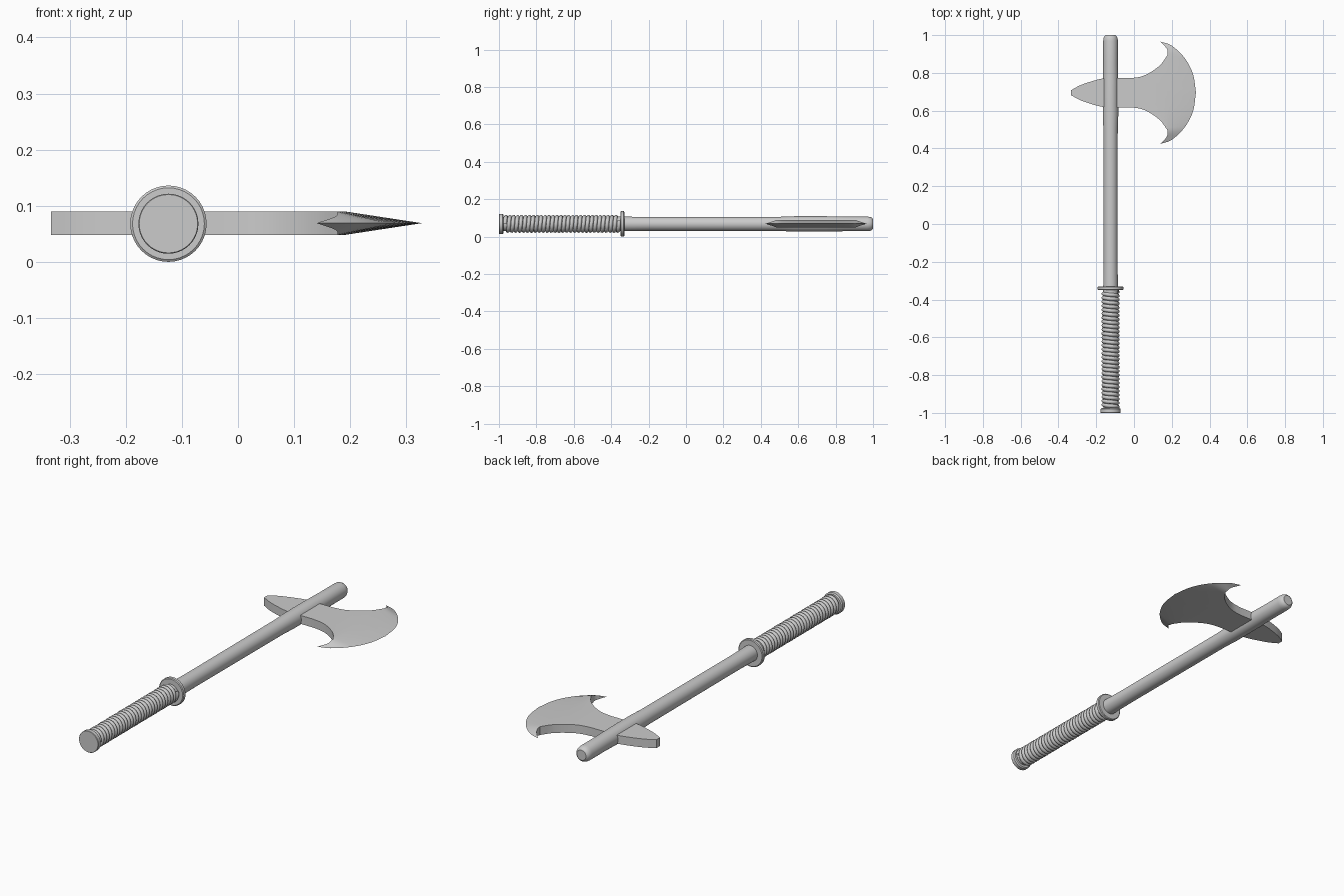
import bpy, bmesh, math
from mathutils import Vector

if "Cube" in bpy.data.objects:
    bpy.data.objects.remove(bpy.data.objects["Cube"])

CX, CZ = -0.124, 0.068      # handle axis
CY, H = 0.695, 0.021        # axe head centre line, half thickness


def finish(name, bm, angle=35):
    bmesh.ops.recalc_face_normals(bm, faces=bm.faces)
    me = bpy.data.meshes.new(name)
    bm.to_mesh(me)
    bm.free()
    ob = bpy.data.objects.new(name, me)
    bpy.context.collection.objects.link(ob)
    bpy.ops.object.select_all(action='DESELECT')
    bpy.context.view_layer.objects.active = ob
    ob.select_set(True)
    bpy.ops.object.shade_smooth_by_angle(angle=math.radians(angle))
    return ob


def lathe(name, profile, n=40):
    """Revolve (y, radius) points round the handle axis, with flat caps."""
    bm = bmesh.new()
    rings = [[bm.verts.new((CX + r * math.cos(2 * math.pi * i / n), y,
                            CZ + r * math.sin(2 * math.pi * i / n)))
              for i in range(n)] for y, r in profile]
    for a, b in zip(rings, rings[1:]):
        for i in range(n):
            j = (i + 1) % n
            bm.faces.new((a[i], a[j], b[j], b[i]))
    bm.faces.new(rings[0])
    bm.faces.new(rings[-1])
    return finish(name, bm)


def spline(pts, k=5):
    """Catmull-Rom curve through the points."""
    p = [Vector(q) for q in pts]
    p = [2 * p[0] - p[1]] + p + [2 * p[-1] - p[-2]]
    out = []
    for a, b, c, d in zip(p, p[1:], p[2:], p[3:]):
        for i in range(k):
            t = i / k
            out.append(0.5 * (2 * b + (c - a) * t + (2 * a - 5 * b + 4 * c - d) * t * t
                              + (3 * b - a - 3 * c + d) * t ** 3))
    return out + [p[-2]]


def mirrored(pts):
    return [Vector((q[0], -q[1], q[2])) for q in reversed(pts)]


# handle: shaft, collar and pommel
lathe("shaft", [(-0.99, 0.037), (-0.34, 0.039), (-0.2, 0.037), (0.5, 0.038), (0.58, 0.041),
                (0.75, 0.041), (0.85, 0.039), (0.97, 0.039), (0.985, 0.037),
                (0.995, 0.032), (1.0, 0.025)])
lathe("collar", [(-0.35, 0.064), (-0.347, 0.068), (-0.333, 0.068), (-0.33, 0.064)])
lathe("pommel", [(-1.0, 0.052), (-0.998, 0.0535), (-0.98, 0.0535), (-0.975, 0.048)])

# grip wrap: one cord wound round the handle
pitch, seg = 0.021, 28
y0, y1 = -0.968, -0.357
count = int((y1 - y0) / pitch * seg)
cu = bpy.data.curves.new("grip_wrap", 'CURVE')
cu.dimensions = '3D'
cu.bevel_depth = pitch / 2
cu.bevel_resolution = 2
sp = cu.splines.new('POLY')
sp.points.add(count)
for i, pt in enumerate(sp.points):
    a = 2 * math.pi * i / seg
    pt.co = (CX + 0.0375 * math.cos(a), y0 + pitch * i / seg, CZ + 0.0375 * math.sin(a), 1)
bpy.context.collection.objects.link(bpy.data.objects.new("grip_wrap", cu))

# axe head: half curves as (x, distance from centre line, half thickness)
tip = (0.14, 0.271, 0)
ridge = spline([tip, (0.174, 0.232, 0.012), (0.178, 0.2, H), (0.187, 0.1, H), (0.19, 0, H)])
edge = spline([tip, (0.2, 0.249, 0), (0.267, 0.185, 0), (0.312, 0.1, 0), (0.328, 0, 0)])
for q in ridge:
    q.z = min(q.z, H)
neck = spline([(-0.02, 0.077, H), (0.035, 0.085, H), (0.085, 0.107, H),
               (0.14, 0.148, H), (0.178, 0.2, H)])
spike = spline([(-0.333, 0.013, H), (-0.29, 0.037, H), (-0.235, 0.057, H),
                (-0.165, 0.075, H), (-0.09, 0.077, H)])
full = ridge[10:]           # ridge beyond the thin horn
half = spike + neck[:-1] + full
for q in half:
    q.z = H
outline = half + mirrored(half[:-1])
ridge += mirrored(ridge[:-1])
edge += mirrored(edge[:-1])

bm = bmesh.new()
mk = lambda q: bm.verts.new((q[0], q[1], q[2]))
bm.faces.new([mk(q) for q in outline])
R, E = [mk(q) for q in ridge], [mk(q) for q in edge]
for i in range(len(R) - 1):
    bm.faces.new((R[i], R[i + 1], E[i + 1], E[i]))
bmesh.ops.remove_doubles(bm, verts=bm.verts, dist=0.0004)
# mirror the upper side below and close the walls
top_faces = list(bm.faces)
rim = [e.verts[:] for e in bm.edges if len(e.link_faces) == 1]
low = {v: (bm.verts.new((v.co.x, v.co.y, -v.co.z)) if v.co.z > 1e-5 else v)
       for v in list(bm.verts)}
for f in top_faces:
    bm.faces.new([low[v] for v in reversed(f.verts)])
for a, b in rim:
    loop = list(dict.fromkeys([a, b, low[b], low[a]]))
    if len(loop) > 2:
        bm.faces.new(loop)
bmesh.ops.translate(bm, verts=bm.verts, vec=(0, CY, CZ + 0.001))
bmesh.ops.triangulate(bm, faces=[f for f in bm.faces if len(f.verts) > 4])
finish("axe_head", bm, 30)
